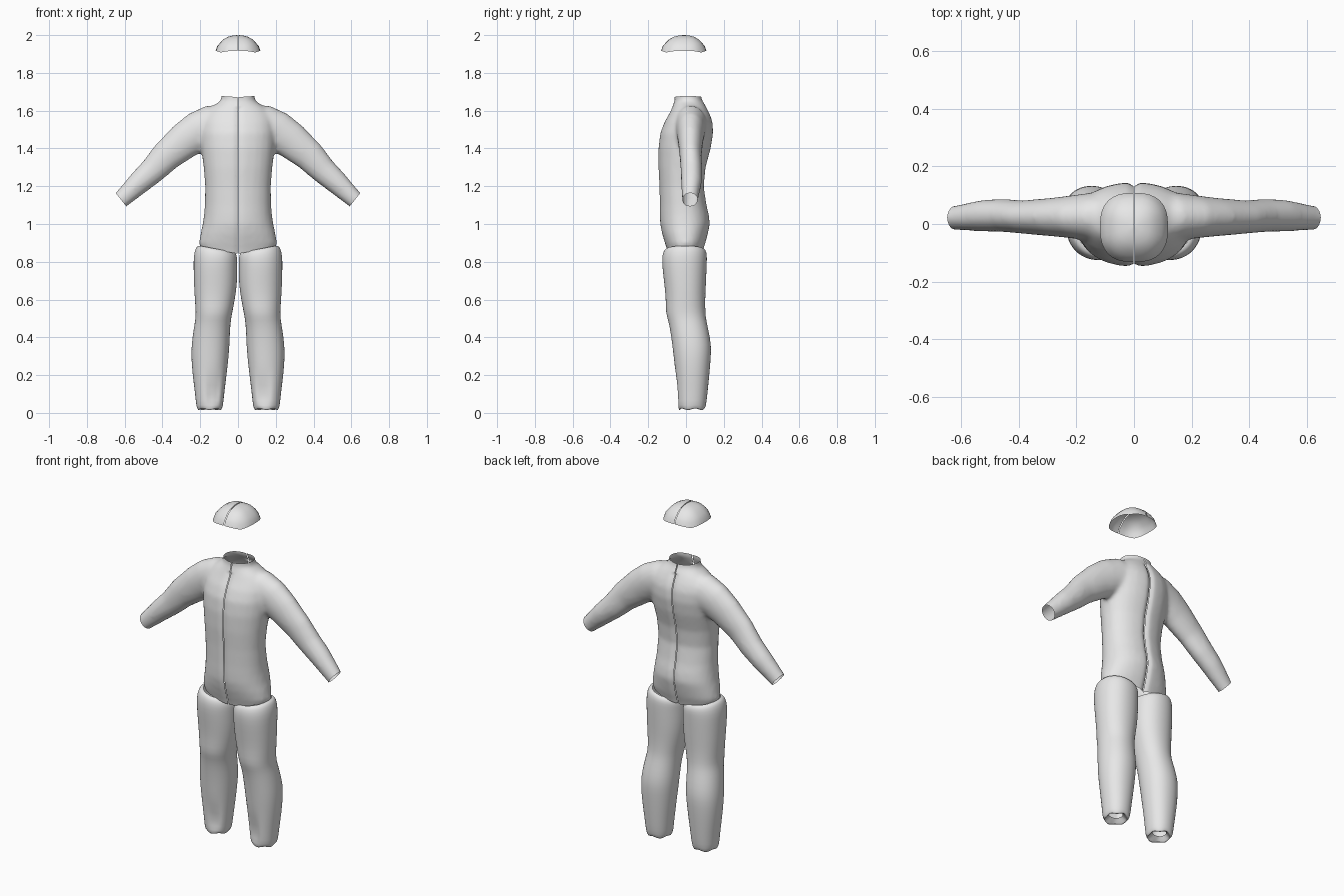
import bpy, bmesh, math
from mathutils import Vector

if "Cube" in bpy.data.objects:
    bpy.data.objects.remove(bpy.data.objects["Cube"])

grey = bpy.data.materials.new("light grey")
grey.diffuse_color = (0.8, 0.8, 0.8, 1)
grey.use_nodes = True
grey.node_tree.nodes["Principled BSDF"].inputs["Base Color"].default_value = grey.diffuse_color


def rounded(t, p):
    """Point on a unit superellipse."""
    c, s = math.cos(t), math.sin(t)
    return math.copysign(abs(c) ** (2 / p), c), math.copysign(abs(s) ** (2 / p), s)


def loft(bm, rings, caps=True):
    """Skin a list of equal-length rings of points."""
    rows = [[bm.verts.new(p) for p in r] for r in rings]
    n = len(rows[0])
    for a, b in zip(rows, rows[1:]):
        for i in range(n):
            j = (i + 1) % n
            bm.faces.new((a[i], a[j], b[j], b[i]))
    if caps:
        bm.faces.new(rows[0][::-1])
        bm.faces.new(rows[-1])


def upright_ring(z, x0, x1, y0, y1, n=28, p=2.2, tilt=0.0):
    pts = []
    for i in range(n):
        c, s = rounded(2 * math.pi * i / n, p)
        x = (x0 + x1) / 2 + c * (x1 - x0) / 2
        pts.append((x, (y0 + y1) / 2 + s * (y1 - y0) / 2, z + tilt * (x - (x0 + x1) / 2)))
    return pts


def make(name, bm):
    bmesh.ops.recalc_face_normals(bm, faces=bm.faces)
    me = bpy.data.meshes.new(name)
    bm.to_mesh(me)
    bm.free()
    ob = bpy.data.objects.new(name, me)
    bpy.context.collection.objects.link(ob)
    me.materials.append(grey)
    return ob


def bake(ob):
    """Replace the mesh by its modified result."""
    dg = bpy.context.evaluated_depsgraph_get()
    me = bpy.data.meshes.new_from_object(ob.evaluated_get(dg))
    ob.modifiers.clear()
    ob.data = me


def finish(ob):
    """Mirrored second half and smooth shading."""
    m = ob.modifiers.new("mirror", 'MIRROR')
    m.use_mirror_merge = False
    for f in ob.data.polygons:
        f.use_smooth = True


def cut(bm, co, no):
    """Remove everything on the normal side of a plane, leaving it open."""
    bmesh.ops.bisect_plane(bm, geom=bm.verts[:] + bm.edges[:] + bm.faces[:], dist=1e-5,
                           plane_co=co, plane_no=no, clear_outer=True)


# Jacket: torso and sleeve fused into one skin, then opened at the edges
bm = bmesh.new()
torso = [  # z, half width, front y, back y
    (0.80, 0.175, -0.085, 0.075), (0.86, 0.195, -0.10, 0.09), (0.90, 0.207, -0.113, 0.104),
    (0.95, 0.198, -0.128, 0.117), (1.00, 0.187, -0.138, 0.128), (1.05, 0.18, -0.14, 0.122),
    (1.10, 0.176, -0.14, 0.11), (1.20, 0.174, -0.142, 0.095), (1.30, 0.182, -0.147, 0.105),
    (1.40, 0.195, -0.147, 0.132), (1.48, 0.20, -0.138, 0.145), (1.54, 0.195, -0.115, 0.142),
    (1.58, 0.18, -0.092, 0.128), (1.615, 0.15, -0.075, 0.11), (1.64, 0.11, -0.065, 0.095),
    (1.655, 0.088, -0.06, 0.085), (1.68, 0.088, -0.06, 0.08), (1.73, 0.09, -0.06, 0.08)]
loft(bm, [upright_ring(z, -w, w, a, b) for z, w, a, b in torso])
sleeve = [  # x, z, half height, half depth, centre y
    (0.06, 1.53, 0.10, 0.085, 0.025), (0.14, 1.52, 0.11, 0.085, 0.025),
    (0.21, 1.49, 0.107, 0.075, 0.025), (0.28, 1.443, 0.098, 0.067, 0.024),
    (0.38, 1.36, 0.083, 0.058, 0.024), (0.45, 1.285, 0.071, 0.057, 0.029),
    (0.52, 1.222, 0.062, 0.055, 0.029), (0.62, 1.127, 0.046, 0.042, 0.021),
    (0.68, 1.07, 0.043, 0.038, 0.021)]
rings = []
for i, (x, z, h, d, y) in enumerate(sleeve):
    a, b = sleeve[max(i - 1, 0)], sleeve[min(i + 1, len(sleeve) - 1)]
    t = Vector((b[0] - a[0], 0, b[1] - a[1])).normalized()
    up = Vector((-t.z, 0, t.x))
    rings.append([Vector((x, y, z)) + up * h * math.cos(k * math.pi / 12)
                  + Vector((0, d * math.sin(k * math.pi / 12), 0)) for k in range(24)])
loft(bm, rings)
jacket = make("jacket", bm)
r = jacket.modifiers.new("fuse", 'REMESH')
r.mode, r.voxel_size = 'VOXEL', 0.012
s = jacket.modifiers.new("soften", 'SMOOTH')
s.factor, s.iterations = 0.5, 7
bake(jacket)
bm = bmesh.new()
bm.from_mesh(jacket.data)
cut(bm, (0.002, 0, 0), (-1, 0, 0))                    # centre seam
cut(bm, (0, 0, 1.672), (-0.06, 0, 1))                 # collar
cut(bm, (0, 0, 0.842), (0.19, 0, -1))                 # hem
cut(bm, (0.618, 0, 1.127), (0.07, 0, -0.055))         # cuff
for v in bm.verts:                                    # shallow groove along the seam
    if v.co.z < 1.62:
        depth = 0.008 if v.co.y < 0 else 0.012
        v.co.y -= math.copysign(depth * math.exp(-(v.co.x / 0.014) ** 2), v.co.y)
bm.to_mesh(jacket.data)
bm.free()
finish(jacket)

# Trouser leg: rolled-in waist edge, knee, calf and tucked ankle
bm = bmesh.new()
leg = [  # z, inner x, outer x, front y, back y, tilt
    (0.045, 0.115, 0.19, -0.005, 0.065, 0.0), (0.022, 0.095, 0.205, -0.03, 0.09, 0.0),
    (0.015, 0.088, 0.212, -0.036, 0.098, 0.0), (0.035, 0.079, 0.222, -0.044, 0.106, 0.0),
    (0.09, 0.074, 0.226, -0.047, 0.113, 0.0), (0.20, 0.06, 0.241, -0.055, 0.124, 0.0),
    (0.29, 0.05, 0.248, -0.065, 0.132, 0.0), (0.36, 0.044, 0.247, -0.073, 0.135, 0.0),
    (0.44, 0.042, 0.236, -0.084, 0.119, 0.0), (0.49, 0.037, 0.227, -0.095, 0.108, 0.0),
    (0.53, 0.03, 0.224, -0.108, 0.103, 0.0), (0.60, 0.016, 0.229, -0.107, 0.102, 0.0),
    (0.68, 0.004, 0.234, -0.115, 0.106, 0.0), (0.77, 0.003, 0.236, -0.126, 0.11, 0.0),
    (0.82, 0.003, 0.236, -0.128, 0.112, 0.1), (0.850, 0.005, 0.226, -0.122, 0.11, 0.19),
    (0.866, 0.012, 0.214, -0.112, 0.10, 0.19), (0.868, 0.025, 0.20, -0.10, 0.09, 0.19)]
loft(bm, [upright_ring(z, a, b, c, d, 24, 2.15, t) for z, a, b, c, d, t in leg], caps=False)
# Crumpled cloth around the ankle opening and a small front pleat
for v in bm.verts:
    if v.co.z < 0.03:
        ang = math.atan2(v.co.y - 0.03, v.co.x - 0.15)
        v.co.z += 0.006 * math.sin(5 * ang)
    if 0.08 < v.co.z < 0.1 and v.co.y < -0.02 and abs(v.co.x - 0.13) < 0.022:
        v.co.y += 0.02
legs = make("trouser_legs", bm)
sub = legs.modifiers.new("round", 'SUBSURF')
sub.levels = sub.render_levels = 1
bake(legs)
finish(legs)

# Cap: shallow dome in two halves with an arched rim
bm = bmesh.new()
levels = [(1.0, 1.908), (0.93, 1.933), (0.82, 1.957), (0.66, 1.977), (0.45, 1.991),
          (0.22, 1.998), (0.02, 2.0)]
rings = []
for f, z in levels:
    ring = []
    for k in range(32):
        c, s_ = rounded(2 * math.pi * k / 32, 2.6)
        lift = 0.009 * abs(math.cos(4 * math.pi * k / 32)) * (f if f > 0.9 else 0)
        y = s_ * (0.118 if s_ > 0 else 0.122)
        ring.append((c * f * 0.118, y * f - 0.010, z + lift))
    rings.append(ring)
loft(bm, rings, caps=False)
cut(bm, (0.002, 0, 0), (-1, 0, 0))
finish(make("cap", bm))
